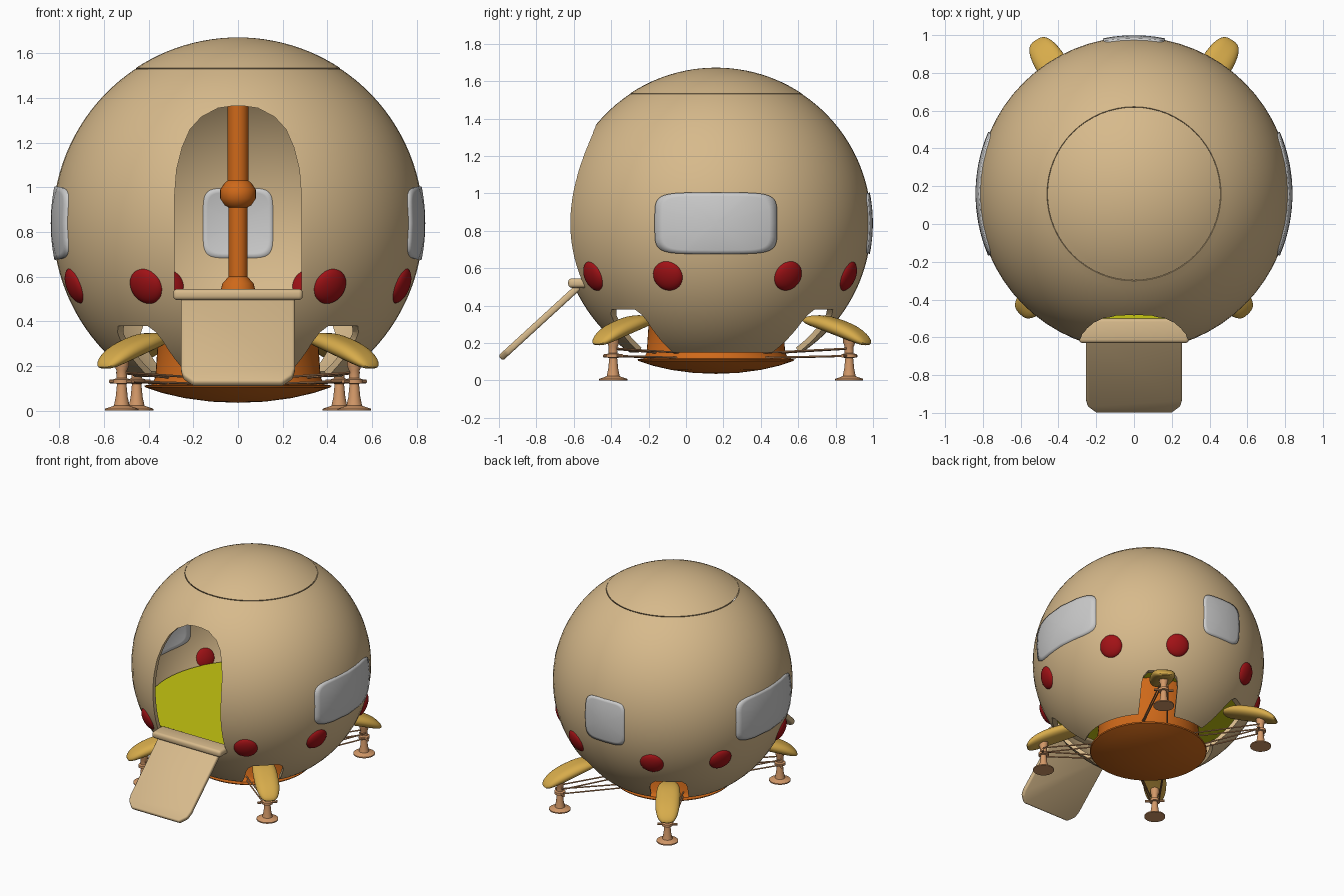
import bpy, bmesh
from math import sin, cos, pi, radians, sqrt, copysign
from mathutils import Vector, Matrix

if "Cube" in bpy.data.objects:
    bpy.data.objects.remove(bpy.data.objects["Cube"])

R = 0.83
CENTRE = Vector((0, 0.16, 0.84))
AXIS = Vector((0, 0.16, 0))


def material(name, r, g, b):
    m = bpy.data.materials.new(name)
    m.use_nodes = True
    m.diffuse_color = (r, g, b, 1)
    bsdf = m.node_tree.nodes["Principled BSDF"]
    bsdf.inputs["Base Color"].default_value = (r, g, b, 1)
    bsdf.inputs["Roughness"].default_value = 0.6
    return m


TAN = material("tan", 0.68, 0.49, 0.26)
GREY = material("light grey", 0.6, 0.6, 0.6)
RED = material("red", 0.36, 0.006, 0.008)
ORANGE = material("orange", 0.62, 0.14, 0.01)
GOLD = material("gold", 0.68, 0.41, 0.07)
COPPER = material("copper", 0.66, 0.32, 0.14)
YELLOW = material("yellow", 0.57, 0.57, 0.006)


def finish(name, bm, mat, matrix=None, smooth=35):
    bmesh.ops.remove_doubles(bm, verts=bm.verts, dist=0.0001)
    bmesh.ops.recalc_face_normals(bm, faces=bm.faces)
    if matrix:
        bm.transform(matrix)
    mesh = bpy.data.meshes.new(name)
    bm.to_mesh(mesh)
    bm.free()
    ob = bpy.data.objects.new(name, mesh)
    bpy.context.collection.objects.link(ob)
    mesh.materials.append(mat)
    select(ob)
    bpy.ops.object.shade_smooth_by_angle(angle=radians(smooth))
    return ob


def select(ob):
    bpy.ops.object.select_all(action='DESELECT')
    ob.select_set(True)
    bpy.context.view_layer.objects.active = ob


def lathe(name, profile, mat, at=AXIS, closed=False, steps=64):
    bm = bmesh.new()
    vs = [bm.verts.new((r, 0, z)) for r, z in profile]
    pairs = list(zip(vs, vs[1:])) + ([(vs[-1], vs[0])] if closed else [])
    es = [bm.edges.new(p) for p in pairs]
    bmesh.ops.spin(bm, geom=vs + es, cent=(0, 0, 0), axis=(0, 0, 1),
                   angle=2 * pi, steps=steps, use_duplicate=False)
    return finish(name, bm, mat, Matrix.Translation(at))


def prism(name, outline, depth, mat, matrix, bevel=0):
    """Outline in local x, z extruded along local y from depth[0] to depth[1]."""
    bm = bmesh.new()
    f = bm.faces.new([bm.verts.new((x, depth[0], z)) for x, z in outline])
    ext = bmesh.ops.extrude_face_region(bm, geom=[f])
    moved = [v for v in ext["geom"] if isinstance(v, bmesh.types.BMVert)]
    bmesh.ops.translate(bm, verts=moved, vec=(0, depth[1] - depth[0], 0))
    if bevel:
        bmesh.ops.bevel(bm, geom=list(bm.edges), offset=bevel, segments=3,
                        profile=0.5, affect='EDGES', clamp_overlap=True)
    return finish(name, bm, mat, matrix)


def rod(name, a, b, radius, mat):
    bm = bmesh.new()
    d = b - a
    bmesh.ops.create_cone(bm, cap_ends=True, segments=10, radius1=radius,
                          radius2=radius, depth=d.length)
    turn = d.to_track_quat('Z', 'Y').to_matrix().to_4x4()
    return finish(name, bm, mat, Matrix.Translation((a + b) / 2) @ turn)


def cut(target, cutter):
    mod = target.modifiers.new("cut", 'BOOLEAN')
    mod.operation, mod.solver, mod.object = 'DIFFERENCE', 'EXACT', cutter
    select(target)
    bpy.ops.object.modifier_apply(modifier=mod.name)
    bpy.data.objects.remove(cutter)


def arc(r, a, b, n):
    return [(max(r * sin(a + (b - a) * i / n), 0), r * cos(a + (b - a) * i / n))
            for i in range(n + 1)]


def mirrored(half):
    return half + [(-x, z) for x, z in reversed(half)]


# Hollow spherical hull and the hatch cap above its seam
shell = lathe("hull", arc(R, 0.589, 2.552, 36) + arc(R - 0.03, 2.552, 0.589, 36),
              TAN, CENTRE, closed=True)
lathe("top_hatch", arc(R + 0.002, 0, 0.583, 12) + arc(R - 0.03, 0.583, 0, 12), TAN, CENTRE)

# Arched doorway
door = mirrored([(0.285, 0.5), (0.285, 0.95), (0.275, 1.08), (0.25, 1.18), (0.215, 1.26),
                 (0.165, 1.315), (0.09, 1.355), (0.03, 1.364)])
cut(shell, prism("door_cutter", door, (-1.2, -0.2), TAN, Matrix()))

# Leg stations: azimuth about the hull axis and distance of the foot
LEGS = {"front_left": (-46.5, 0.757), "front_right": (226.5, 0.757),
        "back_left": (57.5, 0.845), "back_right": (122.5, 0.845)}
notch = mirrored([(0.13, 0), (0.13, 0.31), (0.12, 0.35), (0.09, 0.38)])
for where, (angle, reach) in LEGS.items():
    turn = Matrix.Translation(AXIS) @ Matrix.Rotation(radians(angle - 90), 4, 'Z')
    cut(shell, prism("notch_cutter", notch, (0.3, 1.0), TAN, turn))
select(shell)
bpy.ops.object.shade_smooth_by_angle(angle=radians(35))


# Curved rounded windows set through the hull
def window(name, half_w, half_h, angle):
    bm = bmesh.new()
    rings, seg, r = 8, 48, R - 0.012
    rows = []
    for i in range(rings + 1):
        row = []
        for j in range(seg):
            c, s = cos(2 * pi * j / seg), sin(2 * pi * j / seg)
            u = half_w * i / rings * copysign(abs(c) ** 0.36, c)
            v = half_h * i / rings * copysign(abs(s) ** 0.36, s)
            row.append(bm.verts.new((u, sqrt(r * r - u * u - v * v), v)))
        rows.append(row)
    for a, b in zip(rows, rows[1:]):
        for j in range(seg):
            k = (j + 1) % seg
            bm.faces.new((a[j], a[k], b[k], b[j]))
    place = Matrix.Translation(CENTRE) @ Matrix.Rotation(radians(angle), 4, 'Z')
    ob = finish(name, bm, GREY, place)
    mod = ob.modifiers.new("thickness", 'SOLIDIFY')
    mod.thickness, mod.offset = 0.042, 0


window("left_window", 0.32, 0.16, -90)
window("right_window", 0.32, 0.16, 90)
window("back_window", 0.16, 0.16, 0)

# Ring of red lamps, flattened along the hull normal
for side in (1, -1):
    for x, y in ((0.415, -0.66), (0.74, -0.26), (0.68, 0.39), (0.32, 0.71)):
        n = Vector((x * side, y, -0.285)).normalized()
        bm = bmesh.new()
        bmesh.ops.create_uvsphere(bm, u_segments=32, v_segments=16, radius=0.084)
        bmesh.ops.scale(bm, verts=bm.verts, vec=(1, 1, 0.45))
        turn = n.to_track_quat('Z', 'Y').to_matrix().to_4x4()
        finish("lamp", bm, RED, Matrix.Translation(CENTRE + n * (R - 0.012)) @ turn)

# Floor, underfloor drum, dish and central column
lathe("floor", [(0, 0.53), (0.72, 0.53), (0.71, 0.51), (0, 0.51)], YELLOW)
lathe("drum", [(0, 0.1), (0.41, 0.105), (0.385, 0.12), (0.37, 0.15), (0.36, 0.3),
               (0.36, 0.51)], ORANGE)
lathe("dish", [(0, 0.035), (0.12, 0.04), (0.24, 0.056), (0.34, 0.079), (0.415, 0.104),
               (0.42, 0.112), (0.4, 0.116), (0, 0.116)], ORANGE)
lathe("column", [(0.08, 0.53), (0.07, 0.57), (0.042, 0.6), (0.042, 0.91), (0.06, 0.92),
                 (0.08, 0.95), (0.08, 0.99), (0.06, 1.02), (0.047, 1.03), (0.047, 1.62)],
      ORANGE, steps=32)

# Door sill and lowered ramp
prism("door_sill", [(-0.29, 0.495), (0.29, 0.495), (0.29, 0.545), (-0.29, 0.545)],
      (-0.63, -0.5), TAN, Matrix(), 0.018)
top, end = Vector((0, -0.575, 0.5)), Vector((0, -0.992, 0.118))
along = (end - top).normalized()
length = (end - top).length
frame = Matrix((Vector((1, 0, 0)), Vector((1, 0, 0)).cross(along) * -1, along)).transposed().to_4x4()
ramp = mirrored([(0.255, 0), (0.255, length * 0.84), (0.245, length * 0.92),
                 (0.2, length)])
prism("ramp", ramp, (-0.018, 0.018), TAN, Matrix.Translation(top) @ frame, 0.012)

# Landing legs with fenders and bracing rods
for where, (angle, reach) in LEGS.items():
    spin = Matrix.Rotation(radians(angle), 4, 'Z')
    place = Matrix.Translation(AXIS) @ spin
    foot = place @ Vector((reach, 0, 0))
    lathe(where + "_leg", [(0, 0), (0.075, 0), (0.075, 0.008), (0.035, 0.022), (0.027, 0.06),
                           (0.021, 0.12), (0.038, 0.122), (0.038, 0.14), (0.024, 0.145),
                           (0.024, 0.18), (0.032, 0.2), (0.032, 0.26), (0, 0.26)],
          COPPER, foot, steps=24)
    bm = bmesh.new()
    bmesh.ops.create_uvsphere(bm, u_segments=40, v_segments=16, radius=1)
    for v in bm.verts:
        x, y, z = v.co
        v.co = (0.21 * copysign(abs(x) ** 0.8, x), 0.085 * copysign(abs(y) ** 0.65, y),
                0.04 * z - 0.025 * x * x + 0.012)
    tilt = Matrix.Translation((reach - 0.075, 0, 0.272)) @ Matrix.Rotation(radians(18), 4, 'Y')
    finish(where + "_fender", bm, GOLD, place @ tilt)
    rod(where + "_axle", place @ Vector((reach, -0.07, 0.131)),
        place @ Vector((reach, 0.07, 0.131)), 0.009, COPPER)
    for t in (-0.06, 0.06):
        for low, high in ((0.12, 0.131), (0.145, 0.17)):
            rod(where + "_brace", place @ Vector((0.3, t * 1.6, low)),
                place @ Vector((reach, t * 0.5, high)), 0.005, COPPER)
